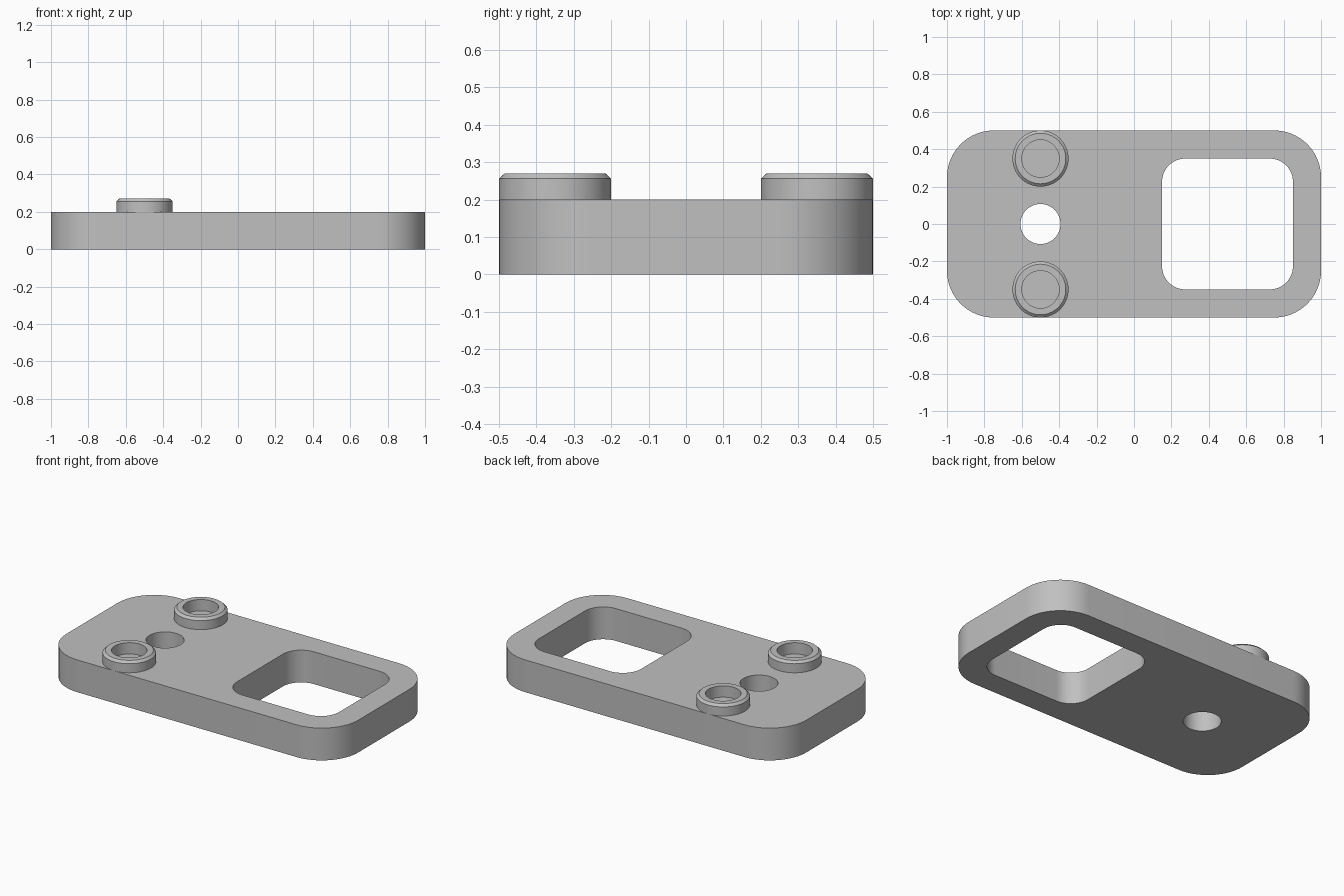
import bpy, bmesh
from math import cos, sin, pi, radians

if "Cube" in bpy.data.objects:
    bpy.data.objects.remove(bpy.data.objects["Cube"], do_unlink=True)

grey = bpy.data.materials.new("plain grey")
grey.use_nodes = True
colour = (0.53, 0.53, 0.53, 1)
grey.diffuse_color = colour
grey.node_tree.nodes["Principled BSDF"].inputs["Base Color"].default_value = colour


def rounded_outline(cx, cy, half_x, half_y, radius, steps=16):
    """Rounded rectangle; it is a circle when both halves equal the radius."""
    points = []
    for corner, (sx, sy) in enumerate([(1, 1), (-1, 1), (-1, -1), (1, -1)]):
        for i in range(steps + 1):
            a = (corner + i / steps) * pi / 2
            points.append((cx + sx * (half_x - radius) + radius * cos(a),
                           cy + sy * (half_y - radius) + radius * sin(a)))
    return points


def finish(name, bm):
    """Clean the mesh, add it to the scene and shade it."""
    bmesh.ops.remove_doubles(bm, verts=bm.verts, dist=0.0005)
    bmesh.ops.recalc_face_normals(bm, faces=bm.faces)
    mesh = bpy.data.meshes.new(name)
    bm.to_mesh(mesh)
    bm.free()
    mesh.materials.clear()
    mesh.materials.append(grey)
    obj = bpy.data.objects.new(name, mesh)
    bpy.context.collection.objects.link(obj)
    bpy.ops.object.select_all(action="DESELECT")
    obj.select_set(True)
    bpy.context.view_layer.objects.active = obj
    bpy.ops.object.shade_smooth_by_angle(angle=radians(30))
    return obj


# Plate with a rounded window and a round through hole
thickness = 0.2
curve = bpy.data.curves.new("plate_outline", "CURVE")
curve.dimensions = "2D"
curve.fill_mode = "BOTH"
curve.extrude = thickness / 2
for outline in (rounded_outline(0, 0, 1, 0.5, 0.25),
                rounded_outline(0.5, 0, 0.35, 0.35, 0.125),
                rounded_outline(-0.5, 0, 0.107, 0.107, 0.107)):
    spline = curve.splines.new("POLY")
    spline.points.add(len(outline) - 1)
    for point, (x, y) in zip(spline.points, outline):
        point.co = (x, y, 0, 1)
    spline.use_cyclic_u = True
helper = bpy.data.objects.new("plate_outline", curve)
bpy.context.collection.objects.link(helper)
bpy.context.view_layer.update()
filled = helper.evaluated_get(bpy.context.evaluated_depsgraph_get())
bm = bmesh.new()
bm.from_mesh(filled.to_mesh())
filled.to_mesh_clear()
bpy.data.objects.remove(helper, do_unlink=True)
bmesh.ops.translate(bm, verts=bm.verts, vec=(0, 0, thickness / 2))
finish("plate", bm)

# Two chamfered hollow bosses
profile = [(0.1, thickness), (0.15, thickness), (0.15, 0.256),
           (0.135, 0.27), (0.1, 0.27)]
for name, y in (("front_boss", -0.35), ("back_boss", 0.35)):
    bm = bmesh.new()
    verts = [bm.verts.new((r, 0, z)) for r, z in profile]
    edges = [bm.edges.new((verts[i - 1], verts[i])) for i in range(len(verts))]
    bmesh.ops.spin(bm, geom=verts + edges, cent=(0, 0, 0), axis=(0, 0, 1),
                   angle=2 * pi, steps=64)
    finish(name, bm).location = (-0.5, y, 0)
